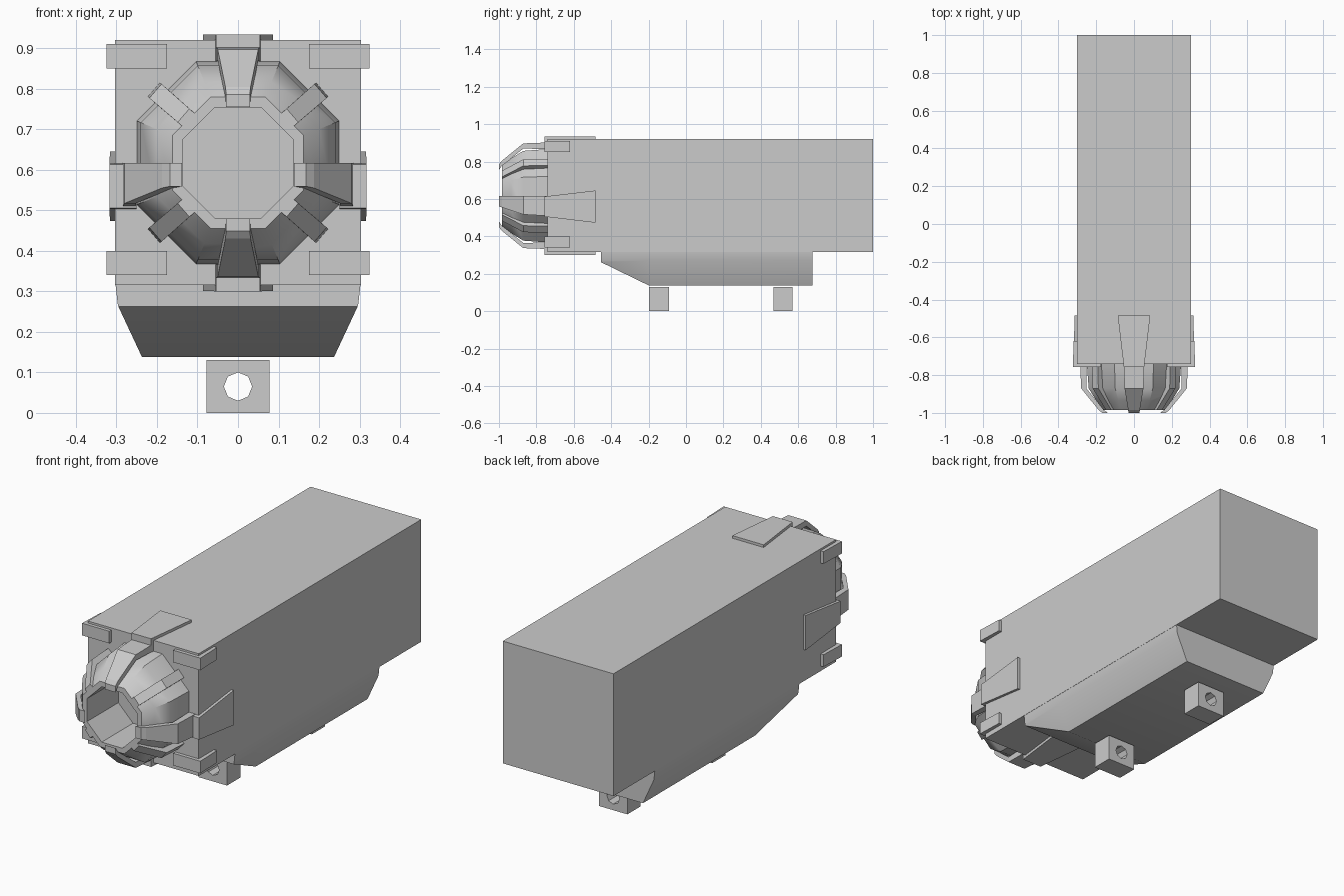
import bpy, bmesh
from math import sin, cos, pi, radians

if "Cube" in bpy.data.objects:
    bpy.data.objects.remove(bpy.data.objects["Cube"])

CZ = 0.617          # height of the nose axis


def loft(name, rings, closed=False, smooth=None):
    """Skin equal-length rings of points; cap the ends or close into a loop."""
    bm = bmesh.new()
    vs = [[bm.verts.new(p) for p in ring] for ring in rings]
    n, m = len(rings[0]), len(rings)
    for i in range(m if closed else m - 1):
        a, b = vs[i], vs[(i + 1) % m]
        for j in range(n):
            k = (j + 1) % n
            bm.faces.new((a[j], a[k], b[k], b[j]))
    if not closed:
        bm.faces.new(vs[0])
        bm.faces.new(vs[-1])
    bmesh.ops.recalc_face_normals(bm, faces=bm.faces)
    me = bpy.data.meshes.new(name)
    bm.to_mesh(me)
    bm.free()
    ob = bpy.data.objects.new(name, me)
    bpy.context.collection.objects.link(ob)
    if smooth:
        bpy.ops.object.select_all(action='DESELECT')
        ob.select_set(True)
        bpy.context.view_layer.objects.active = ob
        bpy.ops.object.shade_smooth_by_angle(angle=radians(smooth))
    return ob


def box(name, x, y, z):
    return loft(name, [[(x[0], v, z[0]), (x[1], v, z[0]),
                        (x[1], v, z[1]), (x[0], v, z[1])] for v in y])


def bar(name, angle, sections, shift=0):
    """Bar along the nose; sections are (y, inner r, outer r, half width)."""
    c, s = cos(angle), sin(angle)
    rings = []
    for y, r0, r1, w in sections:
        ring = []
        for r, t in ((r0, -w), (r0, w), (r1, w), (r1, -w)):
            dx, dz = r * c - t * s, r * s + t * c
            ring.append((dx, y, CZ + dz + shift * w))
        rings.append(ring)
    return loft(name, rings)


# main housing
box("housing", (-0.303, 0.303), (-0.74, 1.0), (0.315, 0.92))

# hollow eight-sided nose; radii are measured to the flats
nose = [(-0.735, 0.25), (-0.87, 0.24), (-0.935, 0.2), (-0.985, 0.162),
        (-0.985, 0.137), (-0.735, 0.137)]
loft("nose_shell", [[(a / cos(pi / 8) * cos(pi / 8 + i * pi / 4), y,
                      CZ + a / cos(pi / 8) * sin(pi / 8 + i * pi / 4))
                     for i in range(8)] for y, a in nose],
     closed=True, smooth=38)

# four wide claws with their straps on the housing; side ones sit lower
claw = [(-0.735, 0.25, 0.285, 0.054), (-0.87, 0.252, 0.28, 0.05),
        (-0.985, 0.16, 0.187, 0.031), (-1.0, 0.138, 0.168, 0.029)]
strap = [(-0.757, 0.25, 0.317, 0.054), (-0.742, 0.25, 0.317, 0.056),
         (-0.738, 0.29, 0.317, 0.056), (-0.485, 0.295, 0.316, 0.086)]
for i, side in enumerate(("right", "top", "left", "bottom")):
    low = -1 if i % 2 == 0 else 0
    bar("claw_" + side, i * pi / 2, claw, low)
    # the strap stays centred on the wide end of its claw
    ob = bar("strap_" + side, i * pi / 2, strap)
    ob.location.z = low * 0.058

# four narrow diagonal ribs
rib = [(-0.735, 0.24, 0.275, 0.023), (-0.87, 0.235, 0.27, 0.023),
       (-0.985, 0.155, 0.178, 0.022)]
for i, a in enumerate((41, 139, 221, 319)):
    bar(f"diagonal_rib_{i}", radians(a), rib)

# corner brackets wrapping the front edges
for sx in (-1, 1):
    for z in ((0.34, 0.4), (0.85, 0.91)):
        prof = [(0.175, -0.757), (0.324, -0.757), (0.319, -0.62),
                (0.298, -0.62), (0.298, -0.735), (0.175, -0.735)]
        loft("corner_bracket", [[(sx * x, y, h) for x, y in prof] for h in z])

# tapered belly tray
belly = [(-0.455, 0.295, 0.262), (-0.2, 0.237, 0.138), (0.675, 0.237, 0.138)]
loft("belly_tray", [[(-0.302, y, 0.316), (-0.297, y, 0.27), (-w, y, z),
                     (w, y, z), (0.297, y, 0.27), (0.302, y, 0.316)]
                    for y, w, z in belly], smooth=30)

# mounting lugs with an eight-sided hole
for i, (y0, y1) in enumerate(((-0.197, -0.092), (0.467, 0.57))):
    sq, hole = [], []
    for k in range(8):
        c, s = cos(k * pi / 4), sin(k * pi / 4)
        sq.append((0.078 * round(c), 0.065 + 0.065 * round(s)))
        hole.append((0.035 * c, 0.065 + 0.035 * s))
    loft(f"mounting_lug_{i}", [[(x, y, z) for x, z in p] for p, y in
                               ((sq, y0), (sq, y1), (hole, y1), (hole, y0))],
         closed=True)
